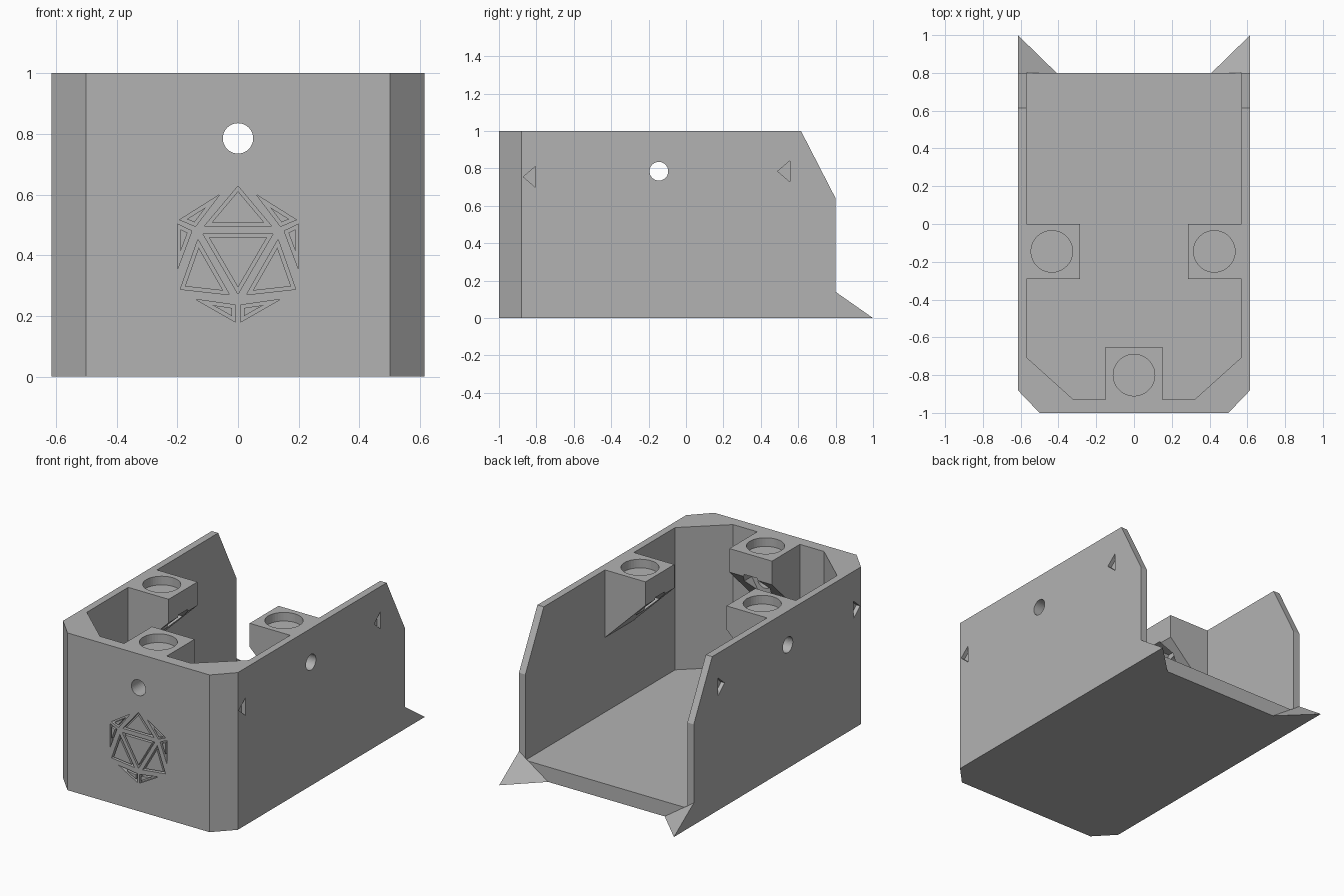
import bpy
import bmesh
import math
from mathutils import Vector

if "Cube" in bpy.data.objects:
    bpy.data.objects.remove(bpy.data.objects["Cube"])

grey = bpy.data.materials.new("plain grey")
grey.use_nodes = True
grey.diffuse_color = (0.45, 0.45, 0.45, 1)
grey.node_tree.nodes["Principled BSDF"].inputs["Base Color"].default_value = (0.45, 0.45, 0.45, 1)


def finish(name, bm):
    bmesh.ops.recalc_face_normals(bm, faces=bm.faces)
    mesh = bpy.data.meshes.new(name)
    bm.to_mesh(mesh)
    bm.free()
    mesh.materials.append(grey)
    ob = bpy.data.objects.new(name, mesh)
    bpy.context.collection.objects.link(ob)
    return ob


def place(p, axis, d):
    """Put a 2D profile point into space, at depth d along the axis."""
    p = list(p)
    p.insert("xyz".index(axis), d)
    return Vector(p)


def add_prism(bm, points, axis, a, b):
    low = [bm.verts.new(place(p, axis, a)) for p in points]
    high = [bm.verts.new(place(p, axis, b)) for p in points]
    bm.faces.new(low)
    bm.faces.new(high)
    n = len(points)
    for i in range(n):
        j = (i + 1) % n
        bm.faces.new((low[i], low[j], high[j], high[i]))


def prism(name, points, axis, a, b):
    bm = bmesh.new()
    add_prism(bm, points, axis, a, b)
    return finish(name, bm)


def circle(u, v, r, n=40, turn=0):
    return [(u + r * math.cos(turn + i * math.tau / n), v + r * math.sin(turn + i * math.tau / n))
            for i in range(n)]


def mirrored(half):
    return half + [(-x, y) for x, y in reversed(half)]


def cut(ob, cutter):
    mod = ob.modifiers.new("cut", "BOOLEAN")
    mod.operation = "DIFFERENCE"
    mod.solver = "EXACT"
    mod.object = cutter
    bpy.context.view_layer.objects.active = ob
    bpy.ops.object.modifier_apply(modifier=mod.name)
    bpy.data.objects.remove(cutter)


W, INNER, BACK, FLOOR = 0.615, 0.57, 0.8, 0.095
HOLE_Z, SIDE_Y = 0.785, -0.145

# Outer shell with chamfered front corners
body = prism("open_tray", mirrored([(W, BACK), (W, -0.88), (0.5, -1)]), "z", 0, 1)

# Cavity, leaving three magnet blocks with sloped undersides
cavity = prism("cavity", mirrored([(INNER, 1.2), (INNER, -0.705), (0.32, -0.93)]), "z", FLOOR, 1.1)


def block_profile(wall, inner):
    side = math.copysign(0.1, wall)
    return [(inner, 1.2), (inner, 0.85), (wall, 0.57), (wall + side, 0.47), (wall + side, 1.2)]


for s in (-1, 1):
    cut(cavity, prism("side_block", block_profile(s * INNER, s * 0.285), "y", -0.29, 0))
cut(cavity, prism("front_block", block_profile(-0.93, -0.65), "x", -0.15, 0.15))
cut(body, cavity)

# Slanted upper back corners of the walls
cut(body, prism("back_slope", [(0.615, 1), (BACK, 0.64), (1.2, 0.64), (1.2, 1.2), (0.513, 1.2)],
                "x", -1, 1))

# Round magnet pockets in the block tops
for x, y in ((-0.435, SIDE_Y), (0.425, SIDE_Y), (0, -0.8)):
    cut(body, prism("pocket", circle(x, y, 0.11), "z", 0.945, 1.1))

# Screw holes through walls, with hexagonal nut recesses behind
cut(body, prism("side_holes", circle(SIDE_Y, HOLE_Z, 0.05), "x", -1, 1))
cut(body, prism("side_nuts", circle(SIDE_Y, HOLE_Z, 0.09, 6), "x", -0.43, 0.43))
cut(body, prism("front_hole", circle(0, HOLE_Z, 0.05), "y", -1.2, -0.5))
cut(body, prism("front_nut", circle(0, HOLE_Z, 0.09, 6), "y", -0.79, -0.5))

# Triangular notches on the outer side walls
for y, z in ((-0.87, 0.755), (0.49, 0.785)):
    tri = [(y, z), (y + 0.065, z + 0.056), (y + 0.065, z - 0.056)]
    for s in (-1, 1):
        cut(body, prism("notch", tri, "x", *sorted((s * 0.59, s * 0.7))))


# Engraved triangle outlines on the front
def inset(tri, width):
    pts = [Vector(p) for p in tri]
    sides = [(pts[(i + 1) % 3] - pts[(i + 2) % 3]).length for i in range(3)]
    total = sum(sides)
    centre = sum((p * s for p, s in zip(pts, sides)), Vector((0, 0))) / total
    a, b = pts[1] - pts[0], pts[2] - pts[0]
    radius = abs(a.x * b.y - a.y * b.x) / total
    k = max(0.3, 1 - width / radius)
    return [centre + (p - centre) * k for p in pts]


def add_ring(bm, tri, width, a, b):
    loops = [[bm.verts.new(place(p, "y", d)) for p in pts]
             for pts, d in ((tri, a), (tri, b), (inset(tri, width), b), (inset(tri, width), a))]
    for k in range(4):
        l, m = loops[k], loops[(k + 1) % 4]
        for i in range(3):
            j = (i + 1) % 3
            bm.faces.new((l[i], l[j], m[j], m[i]))


central = [[(0, 0.628), (-0.11, 0.497), (0.11, 0.497)],
           [(-0.115, 0.47), (0.115, 0.47), (0, 0.272)]]
lateral = [[(-0.132, 0.452), (-0.19, 0.288), (-0.028, 0.27)],
           [(-0.06, 0.6), (-0.192, 0.517), (-0.14, 0.495)],
           [(-0.2, 0.503), (-0.152, 0.48), (-0.2, 0.352)],
           [(-0.14, 0.255), (-0.008, 0.236), (-0.008, 0.18)]]
grooves = bmesh.new()
for tri in central + lateral + [[(-x, z) for x, z in t] for t in lateral]:
    add_ring(grooves, tri, 0.011, -1.05, -0.975)
cut(body, finish("grooves", grooves))

# Pointed fins at the lower back corners
for s, side in ((-1, "right"), (1, "left")):
    bm = bmesh.new()
    tip, top, toe, root = [bm.verts.new(p) for p in (
        (s * W, 1, 0), (s * W, BACK, 0.14), (s * 0.41, BACK, 0), (s * W, BACK, 0))]
    for f in ((tip, top, toe), (tip, top, root), (tip, toe, root), (top, toe, root)):
        bm.faces.new(f)
    finish(side + "_back_fin", bm)
